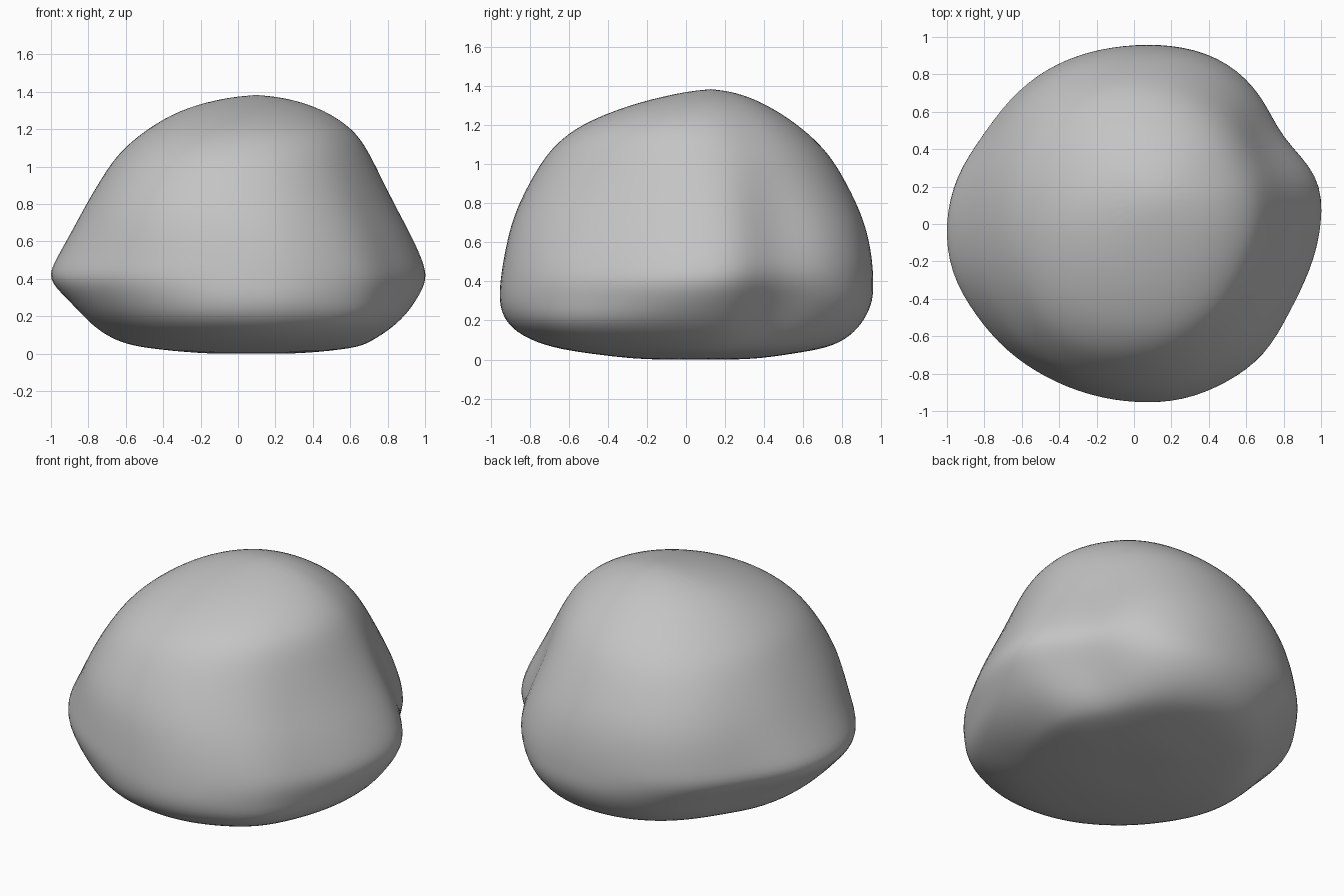
import bpy, bmesh
from math import sin, cos, radians, exp

cube = bpy.data.objects.get("Cube")
if cube:
    bpy.data.objects.remove(cube, do_unlink=True)

# Plan outline of the boulder: radius at equal angle steps, starting at +x
OUTLINE = [1.0, 1.04, .95, .985, 1.0, .98, .955, .945, .935, .915, .91, .97,
           1.0, 1.0, .955, .94, .93, .935, .945, .97, .975, .985, .945, .965]

# Height, then the left-right and front-back extent of the boulder there
LEVELS = [
    (.0, -.2, .35, -.25, .35),
    (.03, -.51, .63, -.5, .55),
    (.06, -.64, .7, -.7, .74),
    (.12, -.75, .79, -.85, .85),
    (.2, -.83, .89, -.93, .92),
    (.3, -.92, .98, -.965, .965),
    (.4, -1.03, 1.025, -.965, .965),
    (.5, -.98, .99, -.95, .96),
    (.65, -.89, .92, -.91, .93),
    (.8, -.81, .84, -.85, .87),
    (1.0, -.7, .75, -.735, .76),
    (1.1, -.62, .7, -.66, .68),
    (1.2, -.5, .63, -.54, .57),
    (1.3, -.33, .48, -.3, .42),
    (1.36, -.12, .3, -.06, .28),
]

# Bulges (+) and hollows (-): angle, height, angular spread, tallness, amount
RELIEF = [
    (30, .26, 17, .16, -.11),
    (30, .7, 10, .22, -.05),
    (10, .85, 14, .3, .025),
    (225, .85, 32, .35, .08),
    (250, .22, 30, .1, .03),
    (207, .25, 18, .1, .05),
    (140, .75, 30, .35, .06),
    (325, .95, 25, .25, -.025),
    (328, .15, 28, .1, .1),
]


def relief(angle, z):
    """Total of the soft bulges and hollows at one spot on the side."""
    total = 0
    for at_angle, at_z, wide, tall, amount in RELIEF:
        turn = (angle - at_angle + 180) % 360 - 180
        total += amount * exp(-(turn / wide) ** 2 - ((z - at_z) / tall) ** 2)
    return total


def ring(bm, z, x0, x1, y0, y1):
    """One horizontal section, rounder towards the top."""
    blend = min(.8, max(0, (z - .5) * 1.6))
    verts = []
    step = 360 / len(OUTLINE)
    for i, radius in enumerate(OUTLINE):
        angle = i * step
        r = radius + (.98 - radius) * blend + relief(angle, z)
        a = radians(angle)
        x = (x0 + x1) / 2 + (x1 - x0) / 2 * r * cos(a)
        y = (y0 + y1) / 2 + (y1 - y0) / 2 * r * sin(a) / .957
        verts.append(bm.verts.new((x, y, z)))
    return verts


# Loft the sections and close both ends with a fan
bm = bmesh.new()
rings = [ring(bm, *level) for level in LEVELS]
for low, high in zip(rings, rings[1:]):
    for i in range(len(low)):
        j = (i + 1) % len(low)
        bm.faces.new((low[i], low[j], high[j], high[i]))
for loop, tip in ((rings[0], (.05, .05, .0)), (rings[-1], (.1, .13, 1.388))):
    centre = bm.verts.new(tip)
    for i in range(len(loop)):
        bm.faces.new((loop[i], loop[(i + 1) % len(loop)], centre))
bmesh.ops.recalc_face_normals(bm, faces=bm.faces)
mesh = bpy.data.meshes.new("boulder")
bm.to_mesh(mesh)
bm.free()
boulder = bpy.data.objects.new("boulder", mesh)
bpy.context.collection.objects.link(boulder)

# Smooth stone surface
mesh.shade_smooth()
subdivision = boulder.modifiers.new("Smooth surface", "SUBSURF")
subdivision.levels = subdivision.render_levels = 2

# Grey stone
stone = bpy.data.materials.new("grey stone")
stone.use_nodes = True
grey = (.55, .55, .55, 1)
stone.diffuse_color = grey
shader = stone.node_tree.nodes["Principled BSDF"]
shader.inputs["Base Color"].default_value = grey
shader.inputs["Roughness"].default_value = .9
mesh.materials.append(stone)
